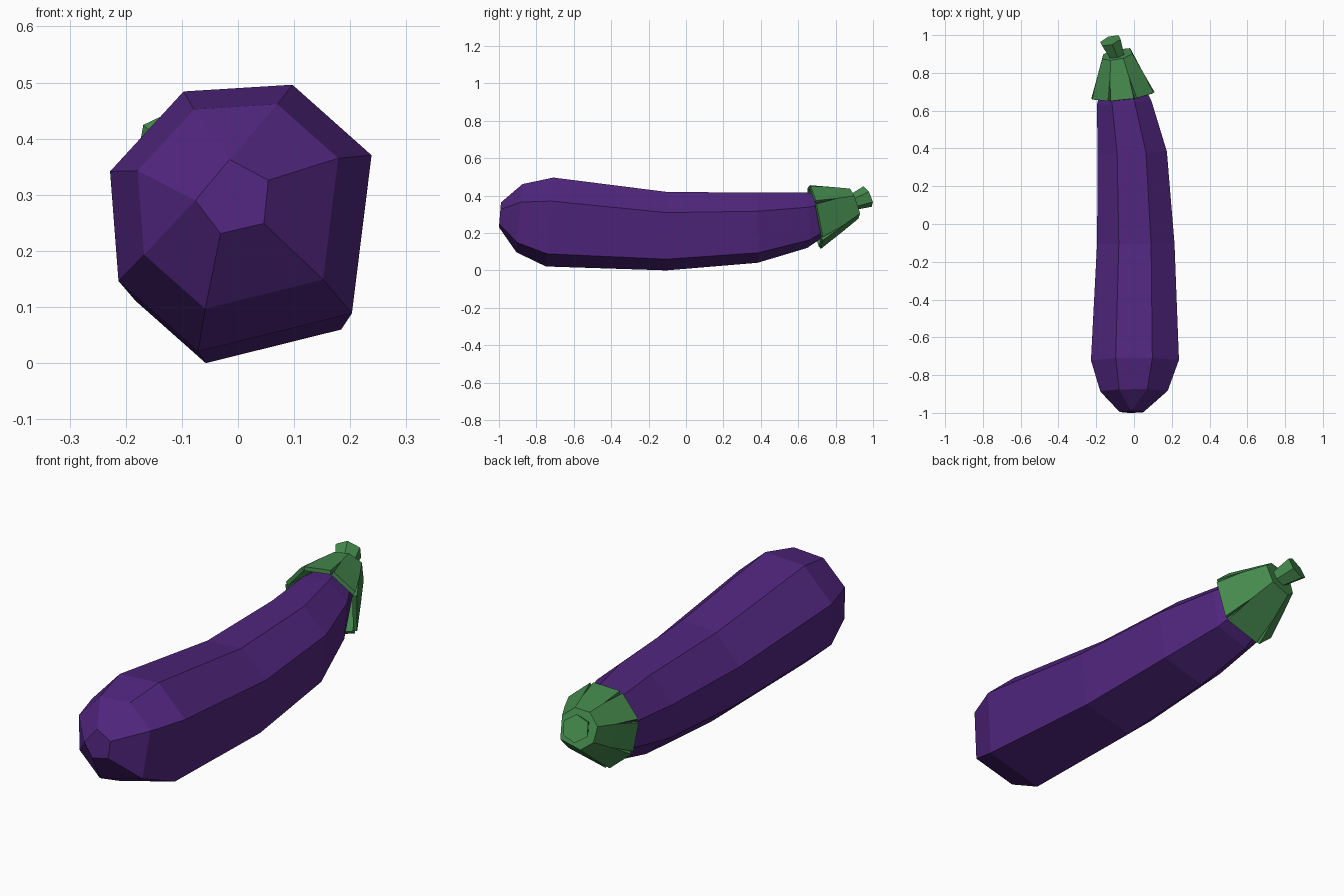
import bpy, bmesh, math
from mathutils import Vector

if "Cube" in bpy.data.objects:
    bpy.data.objects.remove(bpy.data.objects["Cube"])


def material(name, rgb):
    m = bpy.data.materials.new(name)
    m.diffuse_color = (*rgb, 1)
    m.use_nodes = True
    m.node_tree.nodes["Principled BSDF"].inputs["Base Color"].default_value = m.diffuse_color
    return m


purple = material("aubergine purple", (0.082, 0.019, 0.21))
green = material("leaf green", (0.06, 0.255, 0.075))

# Irregular seven-sided cross-section (x, z) about the centre line
SECTION = [(.097, .227), (.238, .101), (.203, -.182), (-.071, -.25),
           (-.213, -.124), (-.228, .072), (-.097, .215)]
HEXAGON = [(math.cos(math.radians(60 * i + 20)), math.sin(math.radians(60 * i + 20)))
           for i in range(6)]


def ring(section, centre, axis, scale):
    """Place a scaled section at centre, square to axis."""
    d = Vector(axis).normalized()
    u = Vector((1, 0, 0))
    u = (u - d * u.dot(d)).normalized()
    v = u.cross(d)
    return [Vector(centre) + (u * x + v * z) * scale for x, z in section]


def finish(bm, name, mat):
    bmesh.ops.remove_doubles(bm, verts=bm.verts, dist=1e-4)
    bmesh.ops.recalc_face_normals(bm, faces=bm.faces)
    me = bpy.data.meshes.new(name)
    bm.to_mesh(me)
    bm.free()
    me.materials.append(mat)
    ob = bpy.data.objects.new(name, me)
    bpy.context.collection.objects.link(ob)
    return ob


def loft(name, rings, mat):
    """Skin a list of equal-length rings and cap both ends."""
    bm = bmesh.new()
    rows = [[bm.verts.new(p) for p in r] for r in rings]
    n = len(rows[0])
    for a, b in zip(rows, rows[1:]):
        for i in range(n):
            j = (i + 1) % n
            bm.faces.new((a[i], a[j], b[j], b[i]))
    bm.faces.new(rows[0])
    bm.faces.new(rows[-1])
    return finish(bm, name, mat)


# Fruit: blunt five-sided tip (two corners merge), then seven-sided rings
tip = [(-.015, .363), (.054, .326), (.046, .249), (-.031, .231), (-.076, .29)]
tip = [tip[i] for i in (0, 1, 2, 3, 4, 4, 0)]
tip = [Vector((x, -1 + (z - .231) * .08, z)) for x, z in tip]
stations = [((-.004, -.89, .288), (0, 1, -.09), .767),
            ((0, -.728, .27), (0, 1, -.085), 1.0),
            ((.005, -.105, .22), (0, 1, 0), .88),
            ((-.013, .38, .237), (-.03, 1, .02), .786),
            ((-.056, .645, .275), (-.1, 1, .05), .62),
            ((-.08, .82, .33), (-.15, 1, .25), .33)]
loft("fruit", [tip] + [ring(SECTION, *s) for s in stations], purple)

# Calyx: closed cap, joined shoulder, then seven separate flaps
cap = ring(SECTION, (-.09, .897, .36), (-.2, .95, .33), .35)
hem = ring(SECTION, (-.062, .69, .292), (-.12, .98, .2), .73)
shoulder = [a.lerp(b, .45) for a, b in zip(cap, hem)]
bm = bmesh.new()
cv = [bm.verts.new(p) for p in cap]
sv = [bm.verts.new(p) for p in shoulder]
bm.faces.new(cv)
for i in range(7):
    j = (i + 1) % 7
    bm.faces.new((cv[i], cv[j], sv[j], sv[i]))
    p = bm.verts.new(hem[i].lerp(hem[j], .06))
    q = bm.verts.new(hem[j].lerp(hem[i], .06))
    bm.faces.new((sv[i], sv[j], q, p))
calyx = finish(bm, "calyx", green)
mod = calyx.modifiers.new("thickness", 'SOLIDIFY')
mod.thickness = .018
mod.offset = -1

# Stem: short hexagonal stub, wider at the cut end
axis = (-.3, .87, .39)
loft("stem", [ring(HEXAGON, (-.088, .885, .362), axis, .042),
              ring(HEXAGON, (-.125, .971, .395), axis, .06)], green)
